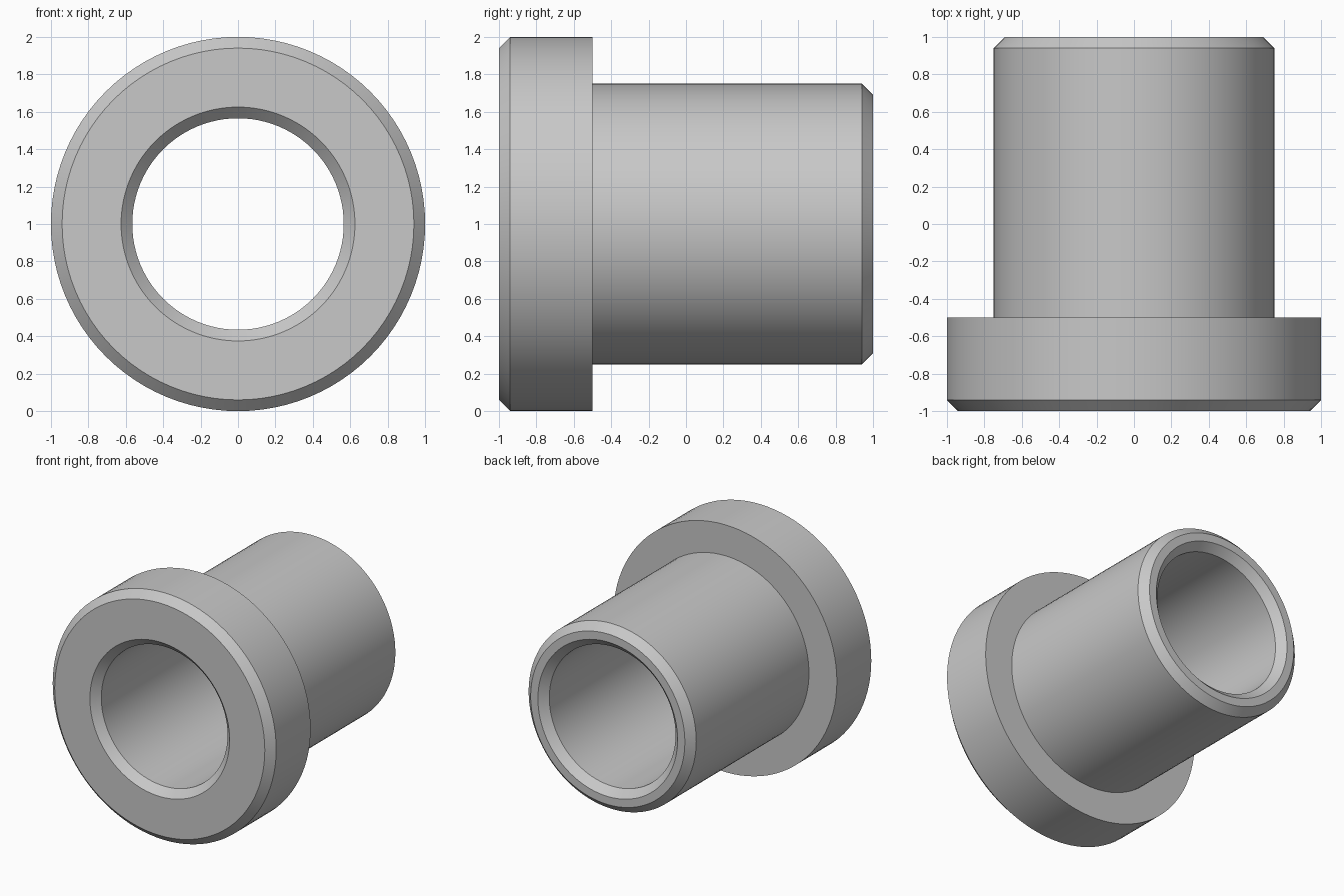
import bpy
import bmesh
from math import pi, cos, sin, radians

cube = bpy.data.objects.get("Cube")
if cube:
    bpy.data.objects.remove(cube, do_unlink=True)

SEGMENTS = 96
CHAMFER = 0.06
FLANGE, BARREL, BORE = 1.0, 0.75, 0.565
FRONT, SHOULDER, BACK = -1.0, -0.5, 1.0

# Plain grey metal
steel = bpy.data.materials.new("grey_steel")
steel.use_nodes = True
colour = (0.58, 0.58, 0.58, 1)
steel.diffuse_color = colour
steel.node_tree.nodes["Principled BSDF"].inputs["Base Color"].default_value = colour

# Closed wall section as (radius, y): outside front to back, then bore back to front
section = [
    (FLANGE - CHAMFER, FRONT), (FLANGE, FRONT + CHAMFER),
    (FLANGE, SHOULDER), (BARREL, SHOULDER),
    (BARREL, BACK - CHAMFER), (BARREL - CHAMFER, BACK),
    (BORE + CHAMFER, BACK), (BORE, BACK - CHAMFER),
    (BORE, FRONT + CHAMFER), (BORE + CHAMFER, FRONT),
]

# Revolve the section around the y axis
bm = bmesh.new()
rings = []
for i in range(SEGMENTS):
    a = 2 * pi * i / SEGMENTS
    rings.append([bm.verts.new((r * cos(a), y, r * sin(a))) for r, y in section])
for i, ring in enumerate(rings):
    following = rings[(i + 1) % SEGMENTS]
    for j in range(len(section)):
        k = (j + 1) % len(section)
        bm.faces.new((ring[j], ring[k], following[k], following[j]))
bmesh.ops.recalc_face_normals(bm, faces=bm.faces)

mesh = bpy.data.meshes.new("flanged_bushing")
bm.to_mesh(mesh)
bm.free()
mesh.materials.append(steel)
bushing = bpy.data.objects.new("flanged_bushing", mesh)
bushing.location.z = FLANGE
bpy.context.collection.objects.link(bushing)

# Smooth round walls with crisp chamfer edges
bpy.ops.object.select_all(action="DESELECT")
bushing.select_set(True)
bpy.context.view_layer.objects.active = bushing
bpy.ops.object.shade_smooth_by_angle(angle=radians(30))
